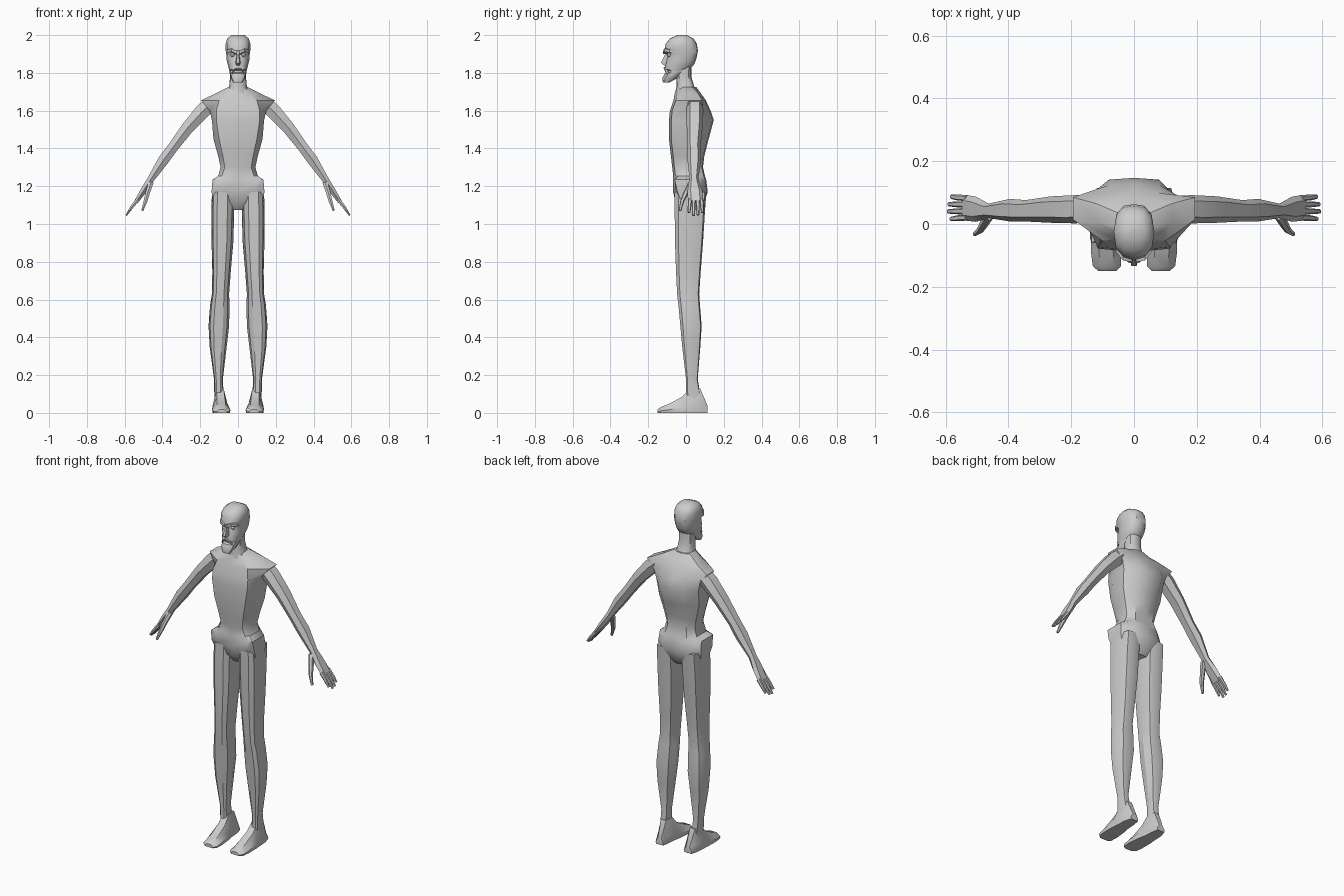
import bpy, bmesh, math
from mathutils import Vector

skin = bpy.data.materials.new("grey_skin")
skin.diffuse_color = (0.6, 0.6, 0.6, 1)


def finish(name, bm, mirror=False, angle=38):
    bmesh.ops.recalc_face_normals(bm, faces=bm.faces)
    me = bpy.data.meshes.new(name)
    bm.to_mesh(me)
    bm.free()
    ob = bpy.data.objects.new(name, me)
    bpy.context.collection.objects.link(ob)
    me.materials.append(skin)
    bpy.ops.object.select_all(action='DESELECT')
    ob.select_set(True)
    bpy.context.view_layer.objects.active = ob
    bpy.ops.object.shade_smooth_by_angle(angle=math.radians(angle))
    if mirror:
        ob.modifiers.new("mirror", 'MIRROR').use_mirror_merge = False
    return ob


def loft(bm, rings):
    """Skin a stack of equal-sized closed rings and cap both ends."""
    vs = [[bm.verts.new(p) for p in r] for r in rings]
    n = len(vs[0])
    for a, b in zip(vs, vs[1:]):
        for i in range(n):
            j = (i + 1) % n
            bm.faces.new((a[i], a[j], b[j], b[i]))
    bm.faces.new(vs[0])
    bm.faces.new(vs[-1])


def sym(half, z):
    """Full ring from the right half, front centre to back centre."""
    return [(x, y, z) for x, y in half] + [(-x, y, z) for x, y in half[-2:0:-1]]


def limb(bm, path, n=8, square=0.8):
    """Tube in the xz plane: x, y, z, half thickness, half width in y."""
    rings = []
    for k, (x, y, z, h, w) in enumerate(path):
        a, b = path[max(k - 1, 0)], path[min(k + 1, len(path) - 1)]
        d = Vector((b[0] - a[0], 0, b[2] - a[2])).normalized()
        up = Vector((-d.z, 0, d.x))
        ring = []
        for i in range(n):
            t = 2 * math.pi * (i + 0.5) / n
            c, s = math.cos(t), math.sin(t)
            c, s = (math.copysign(abs(v) ** square, v) for v in (c, s))
            ring.append(Vector((x, y, z)) + up * h * c + Vector((0, w * s, 0)))
        rings.append(ring)
    loft(bm, rings)


# torso and pelvis: z, front y, back y, front width, back width, side width, side y front, side y back
torso = [
    (1.075, -0.03, 0.07, 0.02, 0.03, 0.05, 0.00, 0.05),
    (1.11, -0.055, 0.095, 0.04, 0.07, 0.13, -0.02, 0.05),
    (1.17, -0.068, 0.115, 0.09, 0.08, 0.14, -0.045, 0.06),
    (1.235, -0.07, 0.107, 0.11, 0.075, 0.135, -0.06, 0.05),
    (1.255, -0.068, 0.10, 0.085, 0.07, 0.105, -0.04, 0.05),
    (1.30, -0.073, 0.09, 0.07, 0.06, 0.092, -0.02, 0.05),
    (1.36, -0.08, 0.097, 0.08, 0.065, 0.105, -0.02, 0.055),
    (1.45, -0.09, 0.12, 0.10, 0.07, 0.13, -0.02, 0.065),
    (1.55, -0.09, 0.147, 0.115, 0.08, 0.138, -0.015, 0.08),
    (1.60, -0.085, 0.13, 0.115, 0.08, 0.15, -0.005, 0.085),
    (1.655, -0.066, 0.105, 0.10, 0.075, 0.195, 0.015, 0.085),
    (1.69, -0.06, 0.08, 0.06, 0.05, 0.12, 0.005, 0.065),
    (1.725, -0.05, 0.055, 0.03, 0.03, 0.05, -0.01, 0.035),
]
bm = bmesh.new()
loft(bm, [sym([(0, f), (wf, f + 0.012), (ws, s1), (ws, s2), (wb, b - 0.006), (0, b)], z)
          for z, f, b, wf, wb, ws, s1, s2 in torso])
finish("torso", bm)


def oval(f, b, w, z):
    """Rounded head or neck section."""
    d = b - f
    return sym([(0, f), (w * 0.5, f + d * 0.04), (w * 0.88, f + d * 0.2), (w, f + d * 0.5),
                (w * 0.86, f + d * 0.82), (w * 0.5, b - d * 0.03), (0, b)], z)


# neck
bm = bmesh.new()
loft(bm, [oval(f, b, w, z) for z, f, b, w in [
    (1.68, -0.06, 0.07, 0.065), (1.73, -0.05, 0.043, 0.047),
    (1.78, -0.052, 0.028, 0.042), (1.86, -0.05, 0.03, 0.042)]])
finish("neck", bm)

# head: chin to crown, with sunken eye level under the brow
bm = bmesh.new()
loft(bm, [oval(f, b, w, z) for z, f, b, w in [
    (1.748, -0.122, -0.09, 0.024), (1.772, -0.126, -0.045, 0.037),
    (1.797, -0.112, -0.015, 0.044), (1.802, -0.098, -0.01, 0.045),
    (1.812, -0.098, 0.0, 0.046), (1.817, -0.114, 0.01, 0.047),
    (1.84, -0.11, 0.04, 0.053), (1.868, -0.104, 0.053, 0.06),
    (1.898, -0.094, 0.06, 0.062), (1.918, -0.114, 0.063, 0.065),
    (1.955, -0.108, 0.057, 0.065), (1.982, -0.085, 0.04, 0.057), (2.0, -0.045, 0.005, 0.035)]])
finish("head", bm)

# nose: widening wedge from brow to tip
bm = bmesh.new()
loft(bm, [[(-w, -0.085, z), (-w * 0.5, y, z), (w * 0.5, y, z), (w, -0.085, z)]
          for z, w, y in [(1.92, 0.01, -0.113), (1.895, 0.009, -0.112),
                          (1.853, 0.017, -0.133), (1.84, 0.014, -0.116)]])
finish("nose", bm)

# brows: slanting ridges
bm = bmesh.new()
loft(bm, [[(x, y, z - 0.008), (x, y, z + 0.007), (x, y + 0.03, z + 0.01), (x, y + 0.03, z - 0.008)]
          for x, y, z in [(0.006, -0.121, 1.908), (0.035, -0.116, 1.921), (0.057, -0.088, 1.915)]])
finish("brow", bm, True)

# eyes
bm = bmesh.new()
bmesh.ops.create_uvsphere(bm, u_segments=8, v_segments=6, radius=0.011)
bmesh.ops.translate(bm, verts=bm.verts, vec=(0.029, -0.089, 1.895))
finish("eye", bm, True)

# moustache folds beside the mouth
bm = bmesh.new()
limb(bm, [(0.003, -0.11, 1.826, 0.006, 0.009), (0.02, -0.107, 1.82, 0.006, 0.009),
          (0.032, -0.098, 1.795, 0.004, 0.008)], 6)
finish("mouth_fold", bm, True)

# legs: z, inner x, outer x, front y, back y
leg = [(1.17, 0.02, 0.138, -0.06, 0.108), (1.06, 0.02, 0.141, -0.06, 0.10),
       (0.90, 0.025, 0.14, -0.058, 0.09), (0.75, 0.038, 0.136, -0.053, 0.078),
       (0.63, 0.047, 0.138, -0.047, 0.07), (0.57, 0.045, 0.148, -0.04, 0.074),
       (0.46, 0.047, 0.156, -0.03, 0.083), (0.35, 0.06, 0.15, -0.02, 0.076),
       (0.18, 0.08, 0.127, 0.0, 0.062), (0.07, 0.075, 0.125, 0.0, 0.08)]
bm = bmesh.new()
outline = [(0.5, -1.0), (0.85, -0.75), (1, 0.1), (0.7, 0.9), (0, 1), (-0.7, 0.85),
           (-1, 0.1), (-0.8, -0.7), (-0.4, -0.97)]
loft(bm, [[((a + b) / 2 + u * (b - a) / 2, (f + k) / 2 + v * (k - f) / 2, z) for u, v in outline]
          for z, a, b, f, k in leg])
finish("leg", bm, True, 30)

# feet: y, inner x, outer x, top z
bm = bmesh.new()
loft(bm, [[(a, y, 0.0), (a - 0.003, y, t * 0.35), (a + (b - a) * 0.25, y, t),
           (a + (b - a) * 0.75, y, t), (b + 0.003, y, t * 0.35), (b, y, 0.0)]
          for y, a, b, t in [(0.115, 0.07, 0.115, 0.035), (0.075, 0.062, 0.127, 0.13),
                             (0.02, 0.058, 0.13, 0.13), (-0.02, 0.05, 0.133, 0.085),
                             (-0.09, 0.043, 0.134, 0.048), (-0.135, 0.045, 0.128, 0.03),
                             (-0.15, 0.06, 0.11, 0.018)]])
finish("foot", bm, True)

# arms, from shoulder to knuckles
bm = bmesh.new()
limb(bm, [(0.145, 0.048, 1.635, 0.042, 0.042), (0.185, 0.047, 1.60, 0.045, 0.045),
          (0.265, 0.046, 1.512, 0.037, 0.042), (0.345, 0.042, 1.405, 0.031, 0.034),
          (0.395, 0.044, 1.338, 0.032, 0.036), (0.463, 0.042, 1.235, 0.02, 0.023),
          (0.503, 0.047, 1.172, 0.018, 0.04), (0.539, 0.052, 1.118, 0.012, 0.041)], 6)
finish("arm", bm, True, 30)

# fingers and thumb
bm = bmesh.new()
for y0, y1, x, z in [(0.021, 0.016, 0.583, 1.06), (0.041, 0.04, 0.592, 1.045),
                     (0.062, 0.063, 0.59, 1.048), (0.082, 0.087, 0.582, 1.062)]:
    limb(bm, [(0.53, y0, 1.13, 0.011, 0.01), (0.562, (y0 + y1) / 2, 1.09, 0.009, 0.0095),
              (x, y1, z, 0.005, 0.007)], 6)
limb(bm, [(0.46, 0.03, 1.222, 0.015, 0.018), (0.478, 0.0, 1.165, 0.013, 0.015),
          (0.49, -0.02, 1.12, 0.011, 0.011), (0.507, -0.032, 1.07, 0.006, 0.007)], 6)
finish("fingers", bm, True)
